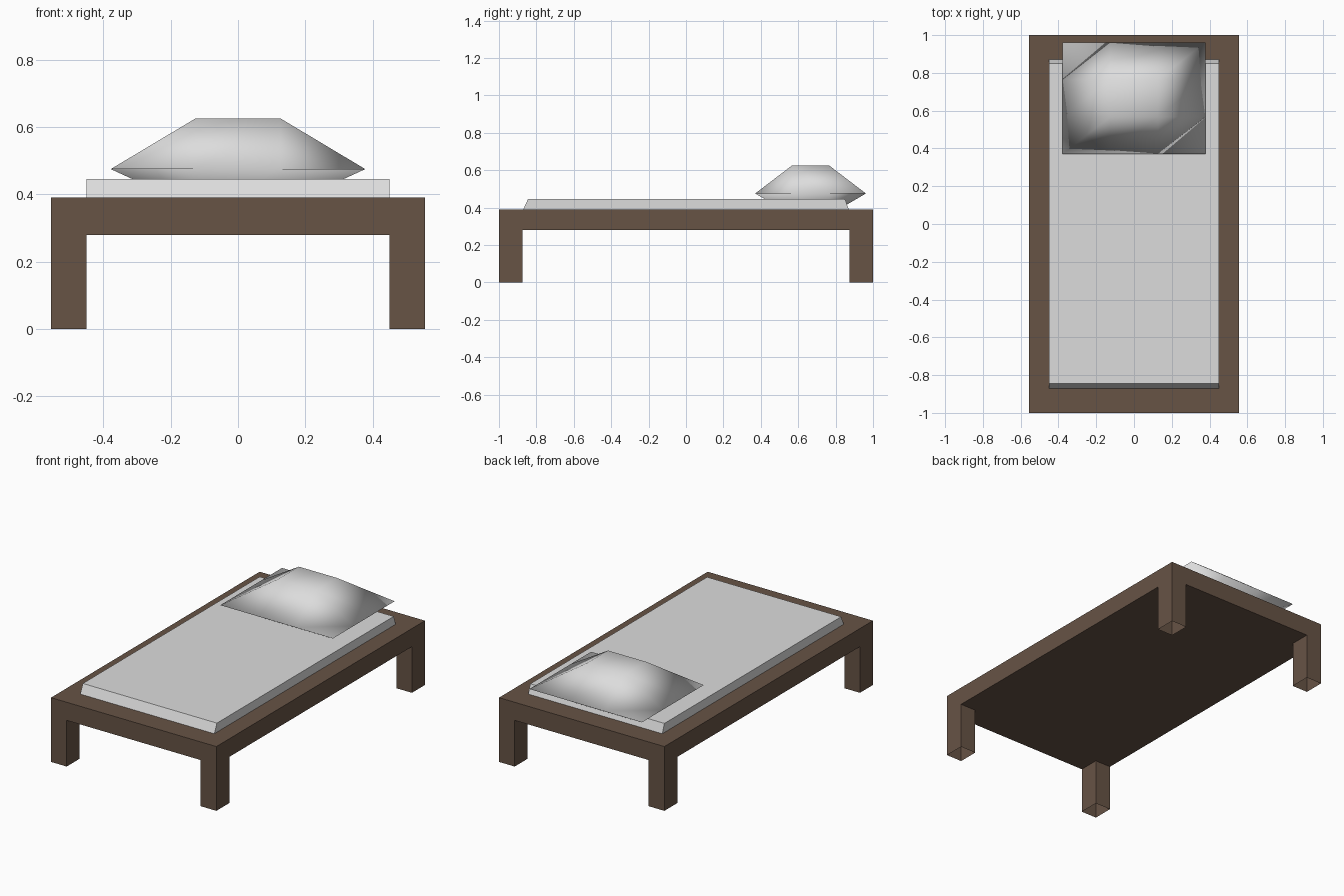
import bpy, bmesh

if "Cube" in bpy.data.objects:
    bpy.data.objects.remove(bpy.data.objects["Cube"])


def material(name, rgb):
    m = bpy.data.materials.new(name)
    m.diffuse_color = (*rgb, 1.0)
    m.use_nodes = True
    m.node_tree.nodes["Principled BSDF"].inputs["Base Color"].default_value = m.diffuse_color
    return m


def add_object(name, bm, mat, smooth=False):
    me = bpy.data.meshes.new(name)
    for f in bm.faces:
        f.smooth = smooth
    bm.to_mesh(me)
    bm.free()
    me.materials.append(mat)
    ob = bpy.data.objects.new(name, me)
    bpy.context.collection.objects.link(ob)
    return ob


wood = material("brown wood", (0.135, 0.087, 0.060))
linen = material("white linen", (0.72, 0.72, 0.72))

# Bed frame: a slab cut along the leg lines, its four corners drawn down as legs
HX, HY, TOP, UNDER = 0.555, 1.0, 0.39, 0.28
LX, LY = 0.45, 0.875
bm = bmesh.new()
bmesh.ops.create_cube(bm, size=1)
for v in bm.verts:
    v.co = (v.co.x * 2 * HX, v.co.y * 2 * HY, TOP if v.co.z > 0 else UNDER)
for axis, d in ((0, LX), (1, LY)):
    for s in (-1, 1):
        p = [0, 0, 0]
        n = [0, 0, 0]
        p[axis], n[axis] = s * d, 1
        bmesh.ops.bisect_plane(bm, geom=bm.verts[:] + bm.edges[:] + bm.faces[:],
                               plane_co=p, plane_no=n)
corners = []
for f in bm.faces:
    c = f.calc_center_median()
    if abs(c.z - UNDER) < 1e-4 and abs(c.x) > LX and abs(c.y) > LY:
        corners.append(f)
caps = bmesh.ops.extrude_discrete_faces(bm, faces=corners)["faces"]
for f in caps:
    for v in f.verts:
        v.co.z = 0
bmesh.ops.delete(bm, geom=caps, context='FACES_ONLY')  # legs are open below
bmesh.ops.remove_doubles(bm, verts=bm.verts[:], dist=1e-5)
add_object("bed_frame", bm, wood)

# Mattress: low block with sloped ends, open where it rests on the frame
bm = bmesh.new()
profile = [(-0.87, 0.39), (-0.845, 0.445), (0.85, 0.445), (0.87, 0.39)]
left, right = [[bm.verts.new((x, y, z)) for y, z in profile] for x in (-0.45, 0.45)]
for i in range(3):
    bm.faces.new((left[i], right[i], right[i + 1], left[i + 1]))
bm.faces.new(left)
bm.faces.new(right[::-1])
bmesh.ops.recalc_face_normals(bm, faces=bm.faces[:])
add_object("mattress", bm, linen)

# Pillow: two 3 x 3 sheets sharing a rim, with the middle cell puffed up and down
bm = bmesh.new()
xs = (-0.378, -0.127, 0.127, 0.378)
ys = (0.37, 0.567, 0.765, 0.962)
RIM = 0.475


def inner(i, j):
    return i in (1, 2) and j in (1, 2)


rim = {(i, j): bm.verts.new((xs[i], ys[j], RIM))
       for i in range(4) for j in range(4) if not inner(i, j)}
for z, rising in ((0.625, True), (0.36, False)):
    grid = dict(rim)
    for i in (1, 2):
        for j in (1, 2):
            grid[i, j] = bm.verts.new((xs[i], ys[j], z))
    for i in range(3):
        for j in range(3):
            a, b = grid[i, j], grid[i + 1, j]
            c, d = grid[i + 1, j + 1], grid[i, j + 1]
            tris = ((a, b, c), (a, c, d)) if rising else ((a, d, b), (b, d, c))
            for t in tris:
                bm.faces.new(t)
bm.normal_update()
add_object("pillow", bm, linen, smooth=True)
